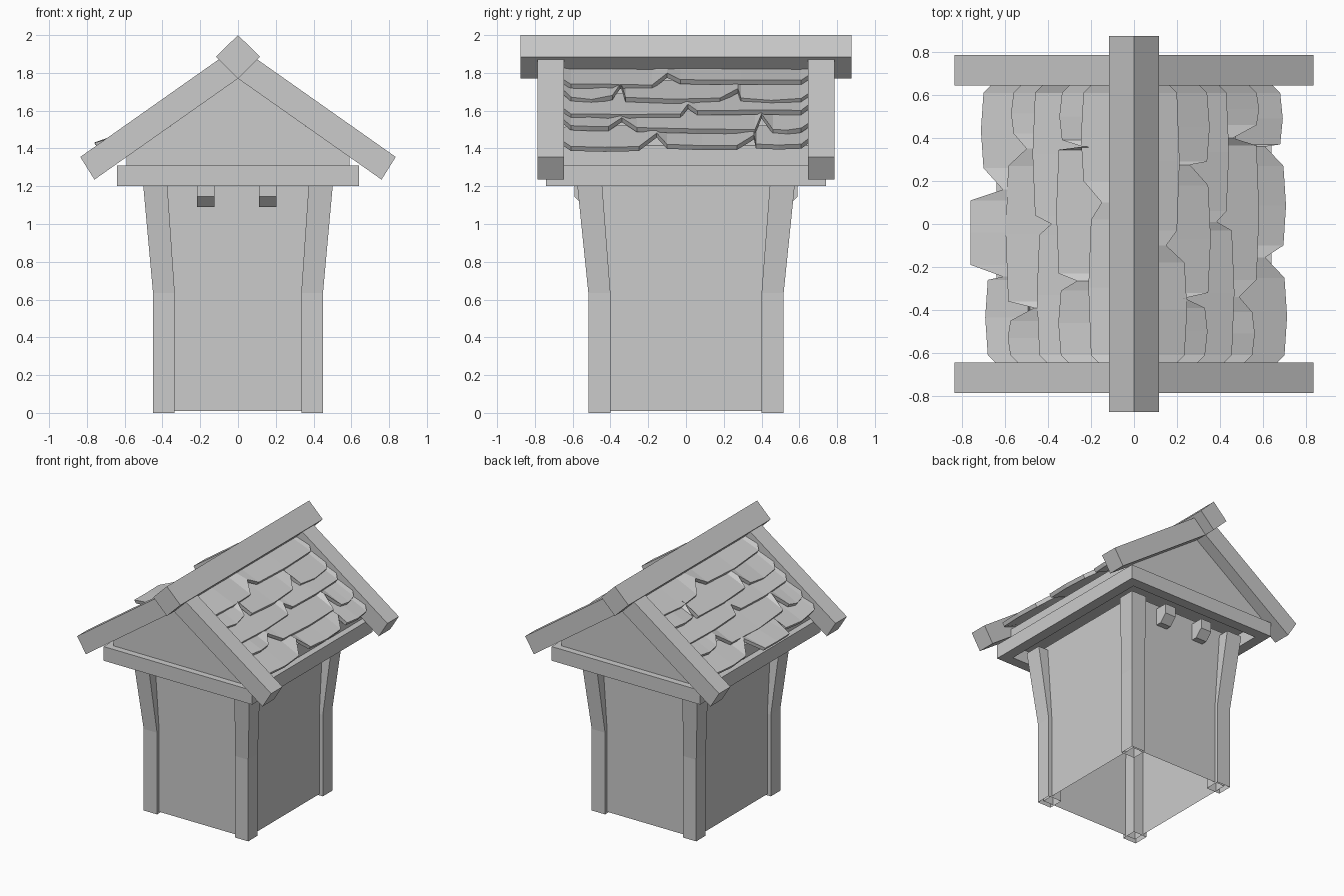
import bpy, bmesh, random

if "Cube" in bpy.data.objects:
    bpy.data.objects.remove(bpy.data.objects["Cube"])
random.seed(4)
SLOPE = 0.704


def mesh_object(name, verts, faces):
    me = bpy.data.meshes.new(name)
    me.from_pydata(verts, [], faces)
    bm = bmesh.new()
    bm.from_mesh(me)
    bmesh.ops.recalc_face_normals(bm, faces=bm.faces)
    bm.to_mesh(me)
    bm.free()
    ob = bpy.data.objects.new(name, me)
    bpy.context.collection.objects.link(ob)
    return ob


def loft(name, rings, caps=True, closed=False):
    """Skin a stack of equal-length rings of points."""
    n, k = len(rings[0]), len(rings)
    verts = [p for r in rings for p in r]
    faces = []
    for a in range(k if closed else k - 1):
        b = (a + 1) % k
        for i in range(n):
            j = (i + 1) % n
            faces.append((a * n + i, a * n + j, b * n + j, b * n + i))
    if caps and not closed:
        faces += [tuple(range(n)), tuple(range((k - 1) * n, k * n))]
    return mesh_object(name, verts, faces)


def prism(name, profile, y0, y1):
    return loft(name, [[(x, y, z) for x, z in profile] for y in (y0, y1)])


def rect(x0, x1, y0, y1, z):
    return [(x0, y0, z), (x1, y0, z), (x1, y1, z), (x0, y1, z)]


# Body walls, open underneath
loft("body_walls", [rect(-.42, .42, -.49, .49, z) for z in (.01, 1.25)], caps=False)

# Corner posts that flare outwards above the middle, open underneath
for sx, xn in ((-1, "left"), (1, "right")):
    for sy, yn in ((-1, "front"), (1, "back")):
        levels = ((.335, .45, .40, .517, 0), (.335, .45, .40, .517, .635),
                  (.375, .503, .445, .577, 1.22))
        loft(f"{yn}_{xn}_post",
             [rect(sx * a, sx * b, sy * c, sy * d, z) for a, b, c, d, z in levels],
             caps=False)

# Eave frame, a hollow rectangular ring
loft("eave_frame", [rect(-.64, .64, -.74, .74, 1.2), rect(-.64, .64, -.74, .74, 1.31),
                    rect(-.56, .56, -.66, .66, 1.31), rect(-.56, .56, -.66, .66, 1.2)],
     closed=True)

# Pegs under the frame with bevelled lower ends
for sy, yn in ((-1, "front"), (1, "back")):
    for x, xn in ((-.17, "left"), (.158, "right")):
        side = [(.45, 1.22), (.59, 1.22), (.59, 1.145), (.535, 1.09), (.45, 1.09)]
        loft(f"{yn}_{xn}_peg", [[(x + d, sy * y, z) for y, z in side] for d in (-.046, .046)])

# Gable ends and the roof core under the shingles
def house(c):
    e = c - SLOPE * .59
    return [(-.59, 1.3), (.59, 1.3), (.59, e), (0, c), (-.59, e)]

prism("gable_block", house(1.77), -.69, .69)
prism("roof_core", house(1.83), -.65, .65)

# Barge boards and ridge beam
for sy, yn in ((-1, "front"), (1, "back")):
    for sx, xn in ((-1, "left"), (1, "right")):
        prism(f"{yn}_{xn}_barge_board",
              [(sx * x, z) for x, z in ((0, 1.77), (.76, 1.235), (.835, 1.355), (0, 1.943))],
              sy * .645, sy * .785)
prism("ridge_beam", [(0, 1.77), (.117, 1.885), (0, 2), (-.117, 1.885)], -.875, .875)


# Shingle rows: edge distance of each tile, and notches (start y, tip y, tip x, end y)
def shingle_row(name, side, tiles, notches, lift=None):
    edge = [(.645, tiles[0] - .035, 0)]
    start = .61
    for i, x in enumerate(tiles):
        end = notches[i][0] if i < len(notches) else -.61
        up = .06 if lift == i else 0
        for t in (0, .5, 1):
            edge.append((start + (end - start) * t, x + (.012 if t == .5 and not up else 0), up))
        if i < len(notches):
            edge.append((notches[i][1], notches[i][2], 0))
            start = notches[i][3]
    edge.append((-.645, tiles[-1] - .035, 0))
    top_x = max(.02, sum(tiles) / len(tiles) - .22)
    low = [(x, y, 1.907 + up + random.uniform(-.007, .007) - SLOPE * x) for y, x, up in edge]
    high = [(top_x, y, 1.85 + random.uniform(-.006, .006) - SLOPE * top_x) for y, x, up in edge]
    under = lambda pts: [(x - .016, y, z - .024) for x, y, z in pts]
    rings = []
    for a, b, c, d in zip(low, high, under(high), under(low)):
        rings.append([(side * p[0], p[1], p[2]) for p in (a, b, c, d)])
    loft(name, rings)


right = [
    ([.68, .695, .70], [(.37, .36, .61, .27), (-.10, -.155, .61, -.25)]),
    ([.57, .57, .55], [(.46, .40, .46, .365), (-.26, -.34, .49, -.41)]),
    ([.43, .455], [(.06, .01, .385, -.03)]),
    ([.34, .345, .33], [(.29, .275, .26, .18), (-.32, -.345, .235, -.39)]),
    ([.20, .235], [(-.03, -.10, .15, -.18)])]
left = [
    ([.70, .76, .68], [(.26, .16, .61, .11), (-.19, -.245, .61, -.26)]),
    ([.56, .585, .575], [(.42, .35, .50, .27), (-.36, -.39, .465, -.45)]),
    ([.46, .44], [(.04, 0, .385, -.05)]),
    ([.335, .35, .34], [(.39, .36, .24, .345), (-.23, -.265, .265, -.31)]),
    ([.235, .20], [(.20, .10, .15, .02)])]
for i, (tiles, notches) in enumerate(right):
    shingle_row(f"right_shingle_row_{i + 1}", 1, tiles, notches)
for i, (tiles, notches) in enumerate(left):
    shingle_row(f"left_shingle_row_{i + 1}", -1, tiles, notches, lift=1 if i == 0 else None)
